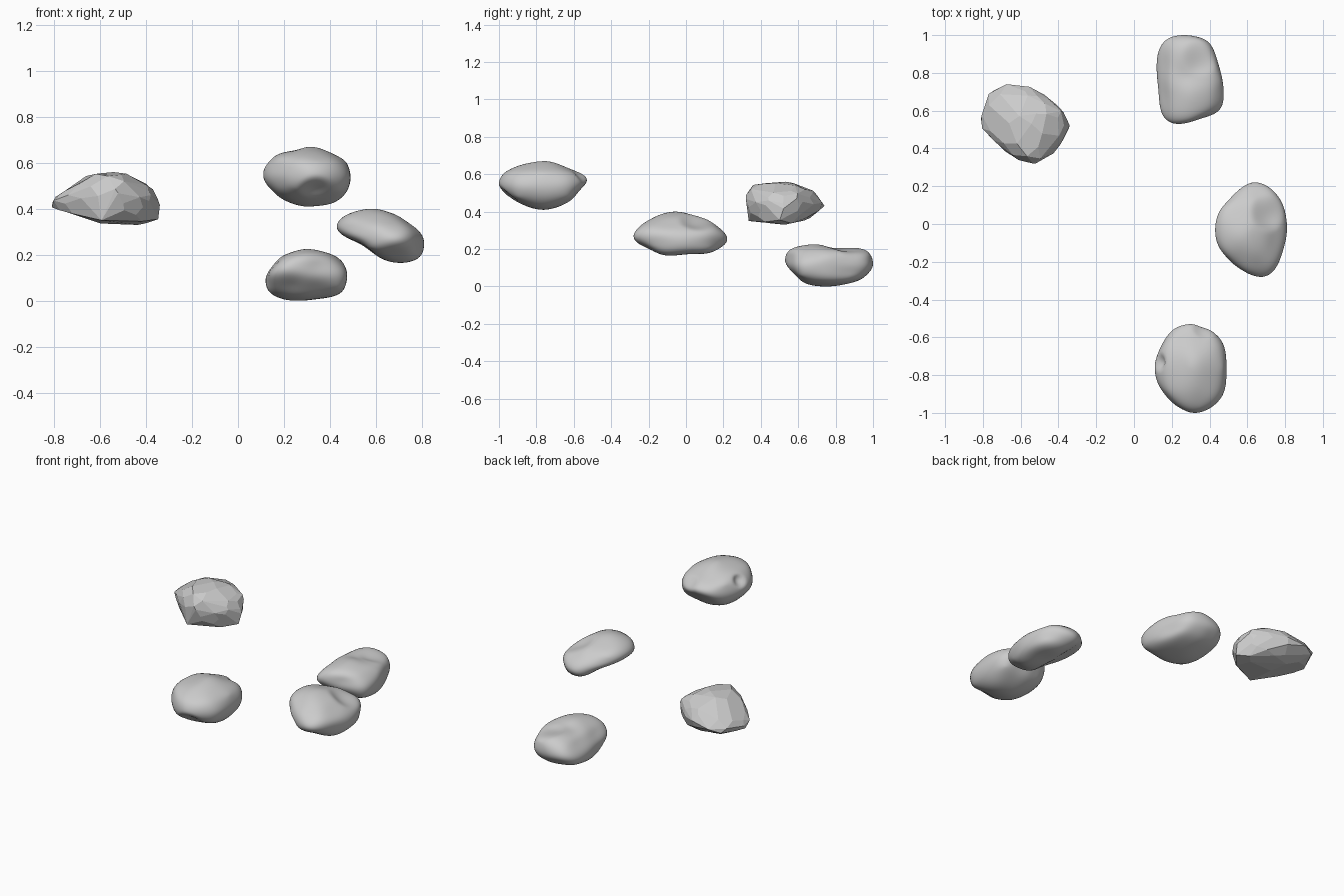
import bpy, bmesh, math, random
from mathutils import Vector

if "Cube" in bpy.data.objects:
    bpy.data.objects.remove(bpy.data.objects["Cube"])

random.seed(4)


def span(values):
    return (min(values) + max(values)) / 2, (max(values) - min(values)) / 2


def reach(outline, cx, cy, dx, dy):
    """Distance along a ray from (cx, cy) to a closed outline."""
    best = 1e9
    for (ax, ay), (bx, by) in zip(outline, outline[1:] + outline[:1]):
        ex, ey = bx - ax, by - ay
        det = dx * ey - dy * ex
        if abs(det) < 1e-9:
            continue
        wx, wy = ax - cx, ay - cy
        t = (wx * ey - wy * ex) / det
        s = (wx * dy - wy * dx) / det
        if t > 0 and -1e-6 <= s <= 1 + 1e-6:
            best = min(best, t)
    return best


def rock(name, top, front, side, dents=(), faceted=False):
    """Carve a rock from its three profiles, then round or facet it."""
    (cx, hx), (cy, hy) = span([p[0] for p in top]), span([p[1] for p in top])
    cz, hz = span([p[1] for p in front])
    center, half = Vector((cx, cy, cz)), Vector((hx, hy, hz))
    bm = bmesh.new()
    if faceted:
        count = 110
        for i in range(count):
            z = 1 - 2 * (i + 0.5) / count
            a = i * 2.39996 + random.uniform(-0.2, 0.2)
            r = math.sqrt(1 - z * z)
            bm.verts.new((r * math.cos(a), r * math.sin(a), z))
    else:
        bmesh.ops.create_icosphere(bm, subdivisions=5, radius=1)

    # carve
    for v in bm.verts:
        n = v.co.normalized()
        d = n * half
        t = min(reach(top, cx, cy, d.x, d.y),
                reach(front, cx, cz, d.x, d.z),
                reach(side, cy, cz, d.y, d.z), 1.6)
        t *= 1 - 0.10 * abs(n.x * n.y * n.z) * 5.2
        v.co = center + d * t

    if faceted:
        res = bmesh.ops.convex_hull(bm, input=bm.verts[:])
        loose = [v for v in bm.verts if not v.link_faces]
        bmesh.ops.delete(bm, geom=loose, context='VERTS')
        bmesh.ops.dissolve_limit(bm, angle_limit=math.radians(9),
                                 verts=bm.verts[:], edges=bm.edges[:])
    else:
        for _ in range(22):
            bmesh.ops.smooth_vert(bm, verts=bm.verts[:], factor=0.5,
                                  use_axis_x=True, use_axis_y=True, use_axis_z=True)

    # hollows
    for x, y, z, radius, depth in dents:
        p = Vector((x, y, z))
        for v in bm.verts:
            q = (v.co - p).length / radius
            if q < 1:
                v.co += (center - p).normalized() * depth * (1 - q * q) ** 2

    # fit to the exact extents
    for k in range(3):
        c, h = span([v.co[k] for v in bm.verts])
        for v in bm.verts:
            v.co[k] = center[k] + (v.co[k] - c) * half[k] / h

    bmesh.ops.recalc_face_normals(bm, faces=bm.faces[:])
    for f in bm.faces:
        f.smooth = not faceted
    mesh = bpy.data.meshes.new(name)
    bm.to_mesh(mesh)
    bm.free()
    obj = bpy.data.objects.new(name, mesh)
    bpy.context.collection.objects.link(obj)
    return obj


# angular rock, back left
rock("angular_rock",
     top=[(-.72, .74), (-.60, .735), (-.45, .66), (-.36, .57), (-.34, .52), (-.41, .39),
          (-.53, .32), (-.63, .35), (-.79, .48), (-.81, .54), (-.79, .635)],
     front=[(-.81, .41), (-.78, .46), (-.64, .55), (-.50, .56), (-.385, .50), (-.35, .42),
            (-.34, .345), (-.37, .33), (-.60, .34), (-.73, .375)],
     side=[(.315, .44), (.33, .53), (.40, .55), (.49, .56), (.57, .55), (.67, .51),
           (.73, .43), (.63, .35), (.50, .33), (.33, .35)],
     faceted=True)

# lowest rock, back right
rock("low_rock",
     top=[(.12, .93), (.18, .985), (.25, 1.0), (.40, .975), (.425, .915), (.46, .77),
          (.475, .62), (.43, .60), (.32, .57), (.20, .53), (.15, .59), (.15, .74)],
     front=[(.12, .07), (.15, .12), (.20, .19), (.31, .225), (.42, .195), (.467, .14),
            (.475, .065), (.44, .02), (.33, .01), (.22, .0), (.145, .035)],
     side=[(.53, .145), (.56, .20), (.64, .21), (.72, .225), (.79, .187), (.93, .215),
           (.99, .165), (1.0, .10), (.935, .03), (.78, .0), (.65, .01), (.59, .075)],
     dents=[(.35, .88, .20, .10, .025)])

# tilted rock, right
rock("tilted_rock",
     top=[(.65, .22), (.715, .185), (.79, .10), (.81, -.04), (.76, -.21), (.70, -.28),
          (.625, -.243), (.53, -.195), (.45, -.115), (.43, -.035), (.455, .065), (.56, .16)],
     front=[(.43, .32), (.47, .365), (.57, .40), (.70, .365), (.79, .30), (.81, .255),
            (.79, .187), (.72, .165), (.64, .195), (.54, .26), (.45, .296)],
     side=[(-.29, .257), (-.22, .33), (-.14, .374), (-.06, .40), (.02, .374), (.10, .358),
           (.17, .305), (.22, .25), (.165, .22), (.134, .176), (0, .198), (-.12, .166),
           (-.19, .22)],
     dents=[(.71, .05, .36, .10, .025)])

# highest rock, front
rock("high_rock",
     top=[(.29, -.53), (.39, -.56), (.483, -.645), (.49, -.90), (.41, -.97), (.325, -1.0),
          (.21, -.947), (.135, -.86), (.11, -.76), (.155, -.65), (.21, -.566)],
     front=[(.11, .53), (.115, .575), (.18, .64), (.26, .643), (.325, .67), (.41, .635),
            (.47, .605), (.49, .53), (.475, .47), (.42, .415), (.28, .41), (.19, .443)],
     side=[(-1.0, .545), (-.97, .605), (-.88, .647), (-.74, .67), (-.65, .626), (-.58, .60),
           (-.535, .567), (-.58, .53), (-.63, .455), (-.72, .417), (-.80, .41),
           (-.89, .444), (-.985, .503)],
     dents=[(.34, -.97, .46, .09, .025), (.14, -.74, .60, .05, .025),
            (.37, -.57, .60, .07, .02)])
